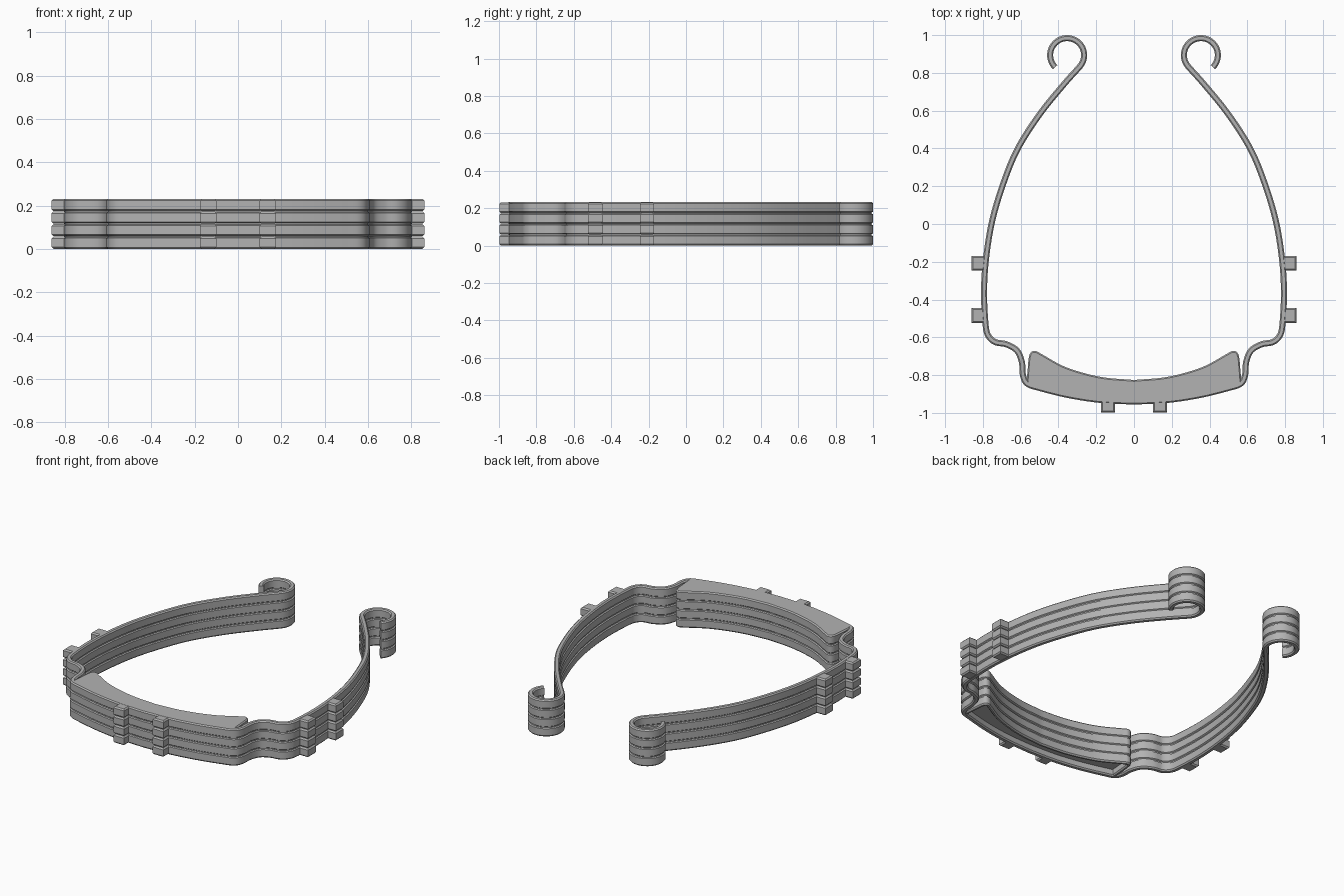
import bpy, bmesh, math
from mathutils import Vector

if "Cube" in bpy.data.objects:
    bpy.data.objects.remove(bpy.data.objects["Cube"])

LAYERS, PITCH, HALF = 4, 0.058, 0.016
TOP = LAYERS * PITCH

grey = bpy.data.materials.new("plain grey")
grey.diffuse_color = (0.45, 0.45, 0.45, 1)
grey.use_nodes = True
grey.node_tree.nodes["Principled BSDF"].inputs["Base Color"].default_value = grey.diffuse_color


def finish(name, bm, angle=35):
    bmesh.ops.recalc_face_normals(bm, faces=bm.faces)
    mesh = bpy.data.meshes.new(name)
    bm.to_mesh(mesh)
    bm.free()
    mesh.materials.append(grey)
    ob = bpy.data.objects.new(name, mesh)
    bpy.context.collection.objects.link(ob)
    bpy.ops.object.select_all(action='DESELECT')
    ob.select_set(True)
    bpy.context.view_layer.objects.active = ob
    bpy.ops.object.shade_smooth_by_angle(angle=math.radians(angle))
    return ob


def spline(pts, n=8):
    """Smooth curve through the points."""
    p = [Vector(q) for q in pts]
    p = [2 * p[0] - p[1]] + p + [2 * p[-1] - p[-2]]
    out = []
    for a, b, c, d in zip(p, p[1:], p[2:], p[3:]):
        for i in range(n):
            t = i / n
            out.append(0.5 * (2 * b + (c - a) * t + (2 * a - 5 * b + 4 * c - d) * t * t
                              + (3 * b - a - 3 * c + d) * t ** 3))
    return out + [p[-2]]


def stack_profile(half):
    """Cross-section of the stacked strips: chamfered, with a groove between layers."""
    c = 0.007
    side = []
    for k in range(LAYERS):
        z = k * PITCH
        side += [(half - c, z + (0.003 if k else 0)), (half, z + c + 0.001),
                 (half, z + PITCH - c), (half - c, z + PITCH - (0.003 if k < LAYERS - 1 else 0))]
    return side + [(-x, z) for x, z in reversed(side)]


def sweep(name, path, half):
    prof = stack_profile(half)
    bm = bmesh.new()
    rings = []
    for i, p in enumerate(path):
        t = (path[min(i + 1, len(path) - 1)] - path[max(i - 1, 0)]).normalized()
        n = Vector((-t.y, t.x))
        rings.append([bm.verts.new((p.x + n.x * o, p.y + n.y * o, z)) for o, z in prof])
    m = len(prof)
    for a, b in zip(rings, rings[1:]):
        for j in range(m):
            bm.faces.new((a[j], a[(j + 1) % m], b[(j + 1) % m], b[j]))
    bm.faces.new(rings[0])
    bm.faces.new(rings[-1])
    return finish(name, bm)


def mirrored(half_path):
    """Right half ending on the centre line, continued on the left."""
    return half_path + [Vector((-p.x, p.y)) for p in reversed(half_path[:-1])]


# Head band: hooked end, long side arm, S-bend, front bar
hook = [Vector((0.354 + 0.09 * math.cos(a), 0.894 + 0.09 * math.sin(a)))
        for a in (math.radians(-45 + 270 * i / 36) for i in range(36))]
arm = spline([(0.29, 0.83), (0.375, 0.735), (0.50, 0.58), (0.615, 0.40), (0.69, 0.22),
              (0.75, 0.02), (0.783, -0.18), (0.794, -0.36), (0.786, -0.53), (0.772, -0.59),
              (0.735, -0.625), (0.675, -0.637), (0.62, -0.67), (0.594, -0.73),
              (0.588, -0.80), (0.565, -0.845), (0.50, -0.868), (0.35, -0.905),
              (0.18, -0.931), (0, -0.94)])
band = mirrored(hook + arm)
sweep("head_band", band, HALF)

# Forehead pad wall: curved inner face with turned-back ends
pad = mirrored(spline([(0.556, -0.835), (0.551, -0.77), (0.543, -0.70), (0.525, -0.684),
                       (0.49, -0.702), (0.36, -0.771), (0.18, -0.821), (0, -0.838)]))
sweep("forehead_pad", pad, 0.012)

# Thin web on top of every layer, joining the pad to the front bar
front = [p for p in band if p.y < -0.84 and abs(p.x) < 0.57]
for k in range(LAYERS):
    bm = bmesh.new()
    top = (k + 1) * PITCH - (0.003 if k < LAYERS - 1 else 0)
    outline = pad + front[::-1]
    # strip of quads by matching positions along both edges
    n = 60
    pick = lambda pts, i: pts[round(i * (len(pts) - 1) / n)]
    rows = [[bm.verts.new((*pick(e, i), z)) for e, z in
             ((pad, top), (front, top), (front, top - 0.014), (pad, top - 0.014))]
            for i in range(n + 1)]
    for a, b in zip(rows, rows[1:]):
        for j in range(4):
            bm.faces.new((a[j], a[(j + 1) % 4], b[(j + 1) % 4], b[j]))
    bm.faces.new(rows[0])
    bm.faces.new(rows[-1])
    finish("pad_web", bm)


# Mounting lugs on the front and both sides, one per layer
def lug(name, x0, x1, y0, y1, k):
    bm = bmesh.new()
    bmesh.ops.create_cube(bm, size=1)
    for v in bm.verts:
        v.co = ((x0 + x1) / 2 + v.co.x * (x1 - x0), (y0 + y1) / 2 + v.co.y * (y1 - y0),
                (k + 0.5) * PITCH + v.co.z * (PITCH - 0.002))
    edges = [e for e in bm.edges if abs(e.verts[0].co.z - e.verts[1].co.z) < 1e-4]
    bmesh.ops.bevel(bm, geom=edges, offset=0.008, segments=1, affect='EDGES')
    finish(name, bm, 30)


for k in range(LAYERS):
    for s in (-1, 1):
        xs = sorted((s * 0.10, s * 0.176))
        lug("front_lug", *xs, -0.998, -0.935, k)
        xs = sorted((s * 0.785, s * 0.86))
        lug("side_lug_front", *xs, -0.525, -0.445, k)
        lug("side_lug_rear", *xs, -0.247, -0.17, k)
